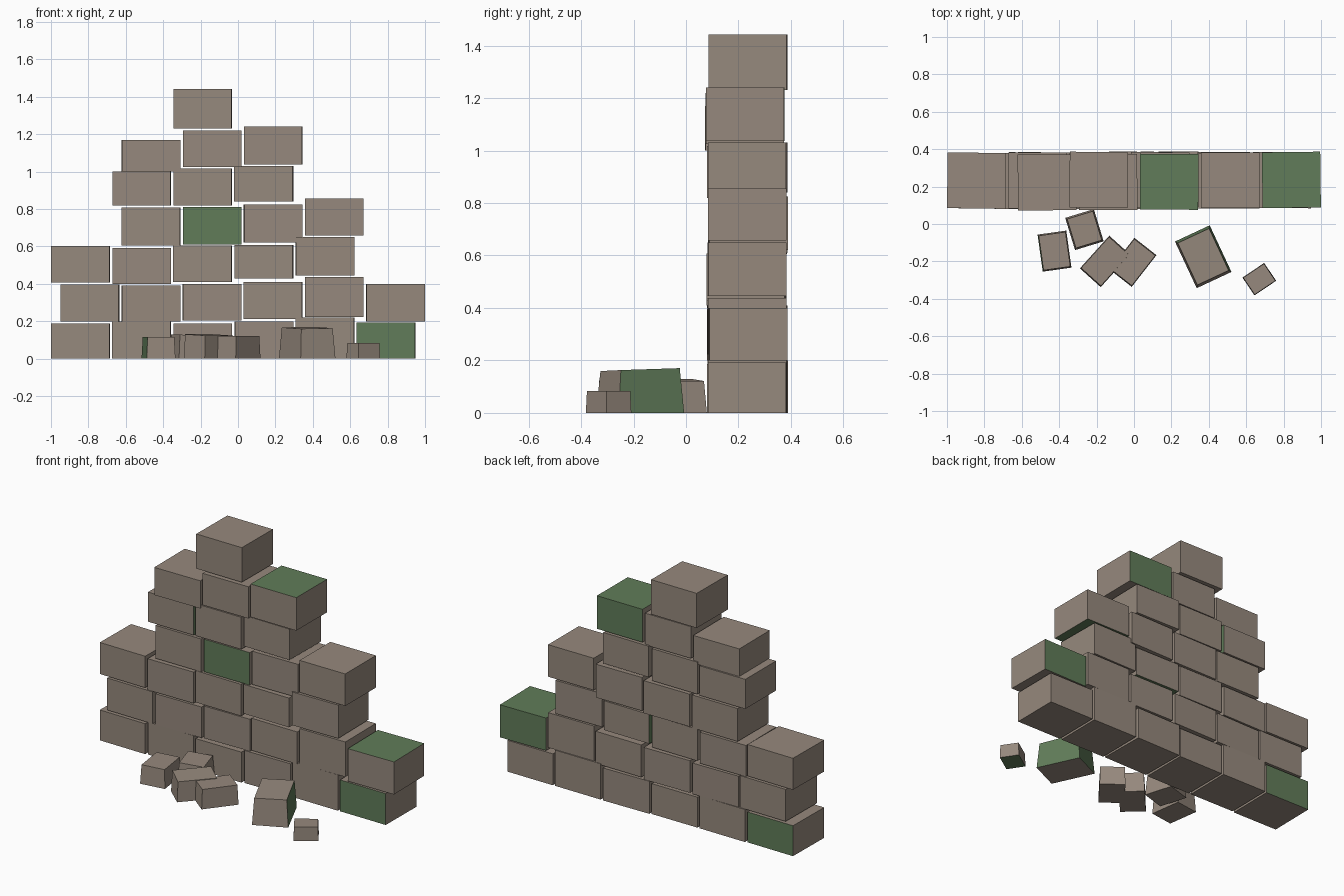
import bpy, bmesh, math, random
from mathutils import Vector, Matrix

if "Cube" in bpy.data.objects:
    bpy.data.objects.remove(bpy.data.objects["Cube"])

random.seed(4)


def material(name, colour):
    m = bpy.data.materials.new(name)
    m.diffuse_color = (*colour, 1)
    m.use_nodes = True
    m.node_tree.nodes["Principled BSDF"].inputs["Base Color"].default_value = m.diffuse_color
    return m


STONE = material("warm grey stone", (0.305, 0.250, 0.205))
MOSS = material("moss green", (0.119, 0.202, 0.100))
SIDES = {"right": Vector((1, 0, 0)), "left": Vector((-1, 0, 0)),
         "back": Vector((0, 1, 0)), "front": Vector((0, -1, 0)),
         "top": Vector((0, 0, 1)), "bottom": Vector((0, 0, -1))}


def block(name, centre, size, yaw=0.0, taper=1.0, tilt=(0, 0), mossy=()):
    """Box standing on centre; taper shrinks its top, tilt slopes the top in x and y."""
    w, d, h = size
    bm = bmesh.new()
    bmesh.ops.create_cube(bm, size=1)
    for v in bm.verts:
        top = v.co.z > 0
        k = taper if top else 1
        x, y = v.co.x * w * k, v.co.y * d * k
        v.co = (x, y, h + tilt[0] * x + tilt[1] * y if top else 0)
    bm.normal_update()
    # mossy sides
    for f in bm.faces:
        side = max(SIDES, key=lambda s: f.normal.dot(SIDES[s]))
        f.material_index = int(side in mossy)
    bm.transform(Matrix.Rotation(math.radians(yaw), 4, 'Z'))
    mesh = bpy.data.meshes.new(name)
    bm.to_mesh(mesh)
    bm.free()
    mesh.materials.append(STONE)
    mesh.materials.append(MOSS)
    ob = bpy.data.objects.new(name, mesh)
    ob.location = centre
    bpy.context.collection.objects.link(ob)


# Wall courses: first column, depth offset, (bottom, top) of each brick
COURSES = [
    (0, 0.002, [(0, .187), (0, .2), (0, .187), (0, .2), (0, .22), (0, .193)]),
    (0, 0.002, [(.2, .397), (.2, .39), (.203, .4), (.212, .41), (.222, .437), (.2, .4)]),
    (0, -.003, [(.408, .602), (.4, .592), (.41, .605), (.428, .608), (.445, .65)]),
    (1, 0.002, [(.605, .808), (.61, .81), (.62, .825), (.658, .855)]),
    (1, 0.000, [(.818, 1.0), (.82, 1.017), (.84, 1.03)]),
    (1, -.006, [(1.0, 1.17), (1.025, 1.22), (1.037, 1.24)]),
    (2, 0.000, [(1.23, 1.443)]),
]
MOSSY = {(0, 0): ["back"], (0, 5): ["front"], (1, 5): ["top", "back"],
         (2, 3): ["left", "bottom"], (3, 2): ["front"], (3, 4): ["bottom"],
         (4, 1): ["right"], (5, 3): ["top", "back"]}
for row, (first, dy, heights) in enumerate(COURSES):
    start = -0.842 if row % 2 == 0 else -0.792   # running bond
    for i, (z0, z1) in enumerate(heights):
        col = first + i
        centre = (start + 0.3267 * col, 0.232 + dy + random.uniform(-.004, .004), z0)
        block(f"wall_brick_{row}_{col}", centre, (0.312, 0.298, z1 - z0),
              yaw=random.uniform(-1, 1), mossy=MOSSY.get((row, col), ()))

# Fallen rubble in front of the wall
block("rubble_left", (-.425, -.145, 0), (.155, .2, .115), 8, .93, mossy=["left"])
block("rubble_back", (-.265, -.03, 0), (.16, .18, .125), 17, .9, (-.05, 0))
block("rubble_middle", (-.155, -.2, 0), (.15, .235, .127), -42, .95, (-.05, 0))
block("rubble_middle_right", (-.005, -.205, 0), (.15, .215, .12), -38, .95)
block("rubble_large", (.37, -.175, 0), (.205, .275, .165), 25, .9, (.02, .03),
      mossy=["right", "back"])
block("rubble_small", (.67, -.295, 0), (.14, .115, .084), 34, .95, mossy=["bottom"])
